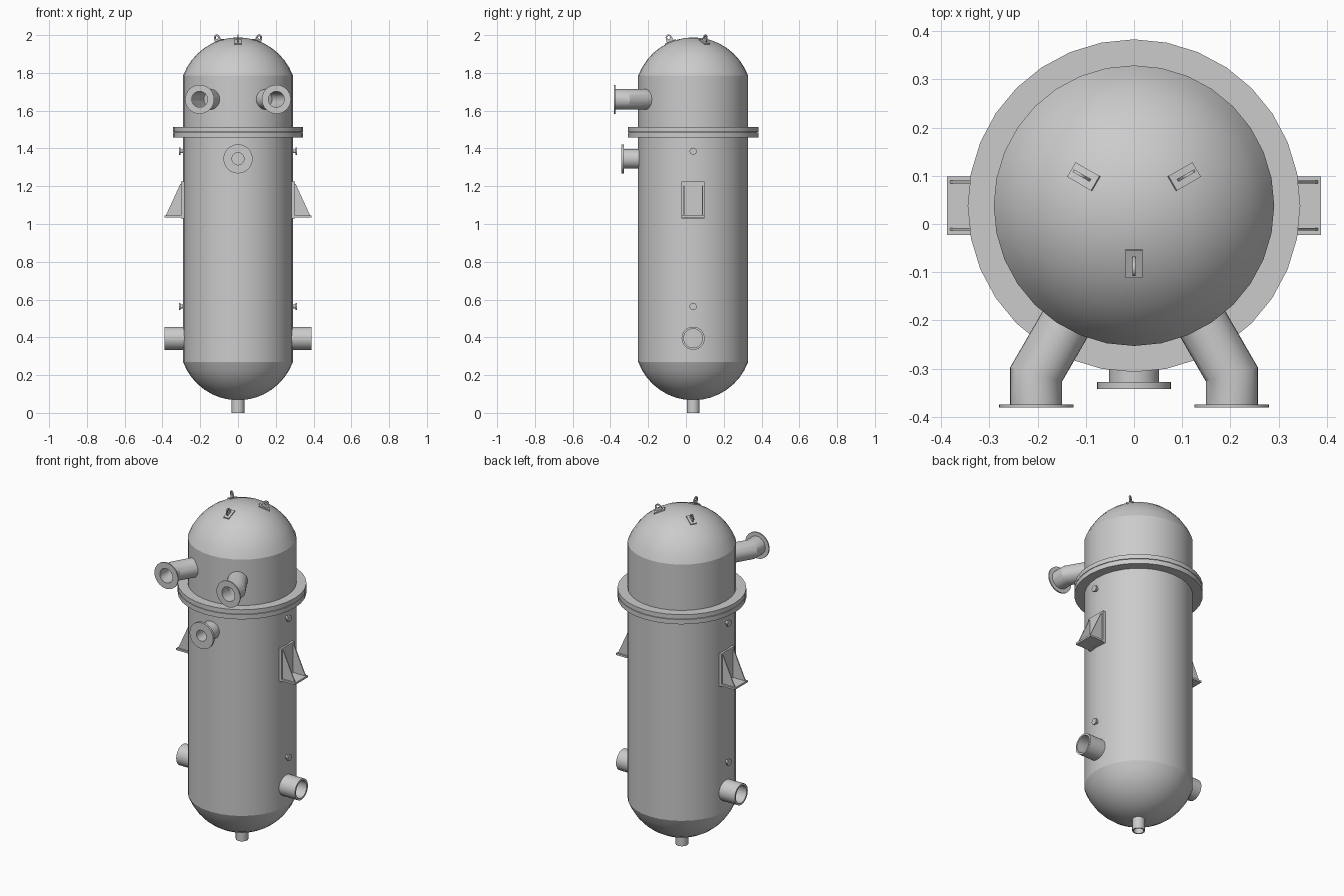
import bpy, bmesh
from math import sin, cos, pi, radians, asin, sqrt
from mathutils import Matrix, Vector

if "Cube" in bpy.data.objects:
    bpy.data.objects.remove(bpy.data.objects["Cube"])

CY = 0.038      # vessel axis in y
R = 0.291       # vessel radius
HEAD = 0.203    # dished head depth
RS = (R * R + HEAD * HEAD) / (2 * HEAD)   # head sphere radius


def finish(name, bm, mat=None):
    if mat is not None:
        bm.transform(mat)
    bmesh.ops.recalc_face_normals(bm, faces=bm.faces)
    me = bpy.data.meshes.new(name)
    bm.to_mesh(me)
    bm.free()
    ob = bpy.data.objects.new(name, me)
    bpy.context.collection.objects.link(ob)
    bpy.ops.object.select_all(action='DESELECT')
    ob.select_set(True)
    bpy.context.view_layer.objects.active = ob
    bpy.ops.object.shade_smooth_by_angle(angle=radians(25))
    return ob


def skin(name, rings, mat=None, loop=False, caps=False):
    """Bridge rings of equal point count; single-point rings become poles."""
    bm = bmesh.new()
    vs = [[bm.verts.new(p) for p in ring] for ring in rings]
    pairs = list(zip(vs, vs[1:])) + ([(vs[-1], vs[0])] if loop else [])
    for a, b in pairs:
        n = max(len(a), len(b))
        for i in range(n):
            j = (i + 1) % n
            if len(a) == 1:
                bm.faces.new((a[0], b[i], b[j]))
            elif len(b) == 1:
                bm.faces.new((a[i], a[j], b[0]))
            else:
                bm.faces.new((a[i], a[j], b[j], b[i]))
    if caps:
        bm.faces.new(vs[0])
        bm.faces.new(vs[-1])
    return finish(name, bm, mat)


def lathe(name, profile, mat=None, n=32, loop=False):
    """Revolve (radius, height) points around local z."""
    rings = []
    for r, z in profile:
        if r == 0:
            rings.append([(0, 0, z)])
        else:
            rings.append([(r * cos(2 * pi * i / n), r * sin(2 * pi * i / n), z) for i in range(n)])
    return skin(name, rings, mat, loop)


def box(name, lo, hi, mat=None):
    (x0, y0, z0), (x1, y1, z1) = lo, hi
    rings = [[(x0, y0, z), (x1, y0, z), (x1, y1, z), (x0, y1, z)] for z in (z0, z1)]
    return skin(name, rings, mat, caps=True)


def outward(x, y, z, direction):
    """Placement whose local z points along direction."""
    return Matrix.Translation((x, y, z)) @ Vector(direction).to_track_quat('Z', 'Y').to_matrix().to_4x4()


axis = Matrix.Translation((0, CY, 0))

# Vessel shell and dished heads
lathe("lower_shell", [(R, 0.27), (R, 1.46)], axis)
lathe("upper_shell", [(R, 1.51), (R, 1.785)], axis)
amax = asin(R / RS)
cap = [(RS * sin(amax * k / 8), RS * cos(amax * k / 8) - RS + HEAD) for k in range(8, -1, -1)]
cap[-1] = (0, HEAD)
lathe("top_head", [(r, 1.785 + z) for r, z in cap], axis)
lathe("bottom_head", [(r, 0.27 - z) for r, z in cap], axis)

# Body flange pair with recessed gasket
for name, r, z0, z1 in (("lower_flange", 0.345, 1.457, 1.485),
                        ("gasket", 0.336, 1.485, 1.488),
                        ("upper_flange", 0.345, 1.488, 1.514)):
    lathe(name, [(R - 0.01, z0), (r, z0), (r, z1), (R - 0.01, z1)], axis, loop=True)

# Bottom drain pipe
lathe("drain_pipe", [(0.034, 0), (0.034, 0.09), (0.027, 0.09), (0.027, 0)], axis, 24, True)

# Front flanged nozzle
lathe("front_nozzle", [(0.032, 0), (0.032, 0.11), (0.052, 0.11), (0.052, 0.014), (0.077, 0.014), (0.077, 0)],
      Matrix.Translation((0, -0.342, 1.345)) @ Matrix.Rotation(-pi / 2, 4, 'X'), 32, True)


# Mitred upper nozzles, aimed at the vessel axis then turned to the front
def mitre_ring(s, r, stage, n=32):
    pts = []
    for i in range(n):
        dx, dz = r * cos(2 * pi * i / n), r * sin(2 * pi * i / n)
        x, y = 0.203 + dx, stage
        if stage in ("mitre", "end"):
            y = -0.312 + 0.268 * dx
            if stage == "end":
                x, y = x - 0.17 * 0.5, y + 0.17 * 0.866
        pts.append((s * x, y, 1.66 + dz))
    return pts


for s, side in ((1, "right"), (-1, "left")):
    steps = [(0.042, "end"), (0.042, "mitre"), (0.042, -0.381), (0.077, -0.381),
             (0.077, -0.374), (0.054, -0.374), (0.054, "mitre"), (0.054, "end")]
    skin(f"{side}_upper_nozzle", [mitre_ring(s, r, st) for r, st in steps], loop=True)

    # Open side pipe near the bottom
    lathe(f"{side}_side_pipe", [(0.061, 0.27), (0.061, 0.388), (0.050, 0.388), (0.050, 0.27)],
          outward(0, CY, 0.395, (s, 0, 0)), 32, True)

    # Small instrument bosses
    for label, z in (("upper", 1.385), ("lower", 0.563)):
        lathe(f"{side}_{label}_boss",
              [(0.010, 0.28), (0.010, 0.304), (0.019, 0.304), (0.019, 0.312), (0, 0.312)],
              outward(0, CY, z, (s, 0, 0)), 16)

    # Support bracket: backing plate, base plate and two gussets
    flip = Matrix.Translation((0, CY, 0)) @ Matrix.Diagonal((s, 1, 1, 1))
    box(f"{side}_bracket_back", (0.28, -0.061, 1.03), (0.301, 0.061, 1.225), flip)
    box(f"{side}_bracket_base", (0.30, -0.061, 1.035), (0.388, 0.061, 1.046), flip)
    for label, y in (("front", -0.049), ("back", 0.049)):
        tri = [(0.30, 1.045), (0.382, 1.045), (0.376, 1.058), (0.305, 1.213), (0.30, 1.213)]
        skin(f"{side}_{label}_gusset", [[(x, y + t, z) for x, z in tri] for t in (-0.003, 0.003)],
             flip, caps=True)


# Lifting lugs on the top head, standing square to the surface
def eye(angle):
    c, s = cos(angle), sin(angle)
    if s >= -0.01:
        return 0.016 * c, 0.025 + 0.016 * s
    k = 1 / max(abs(c), abs(s))
    return 0.018 * c * k, 0.025 + 0.025 * s * k


angles = [2 * pi * i / 24 for i in range(24)]
outer = [eye(a) for a in angles]
hole = [(0.008 * cos(a), 0.025 + 0.008 * sin(a)) for a in angles]
tilt = asin(0.12 / RS)
for label, deg in (("front", -90), ("right", 30), ("left", 150)):
    place = (Matrix.Translation((0, CY, 1.785 + HEAD - RS)) @ Matrix.Rotation(radians(deg), 4, 'Z')
             @ Matrix.Rotation(tilt, 4, 'Y') @ Matrix.Translation((0, 0, RS)))
    box(f"{label}_lug_pad", (-0.031, -0.0175, -0.006), (0.031, 0.0175, 0.004), place)
    skin(f"{label}_lifting_lug",
         [[(x, t, z) for x, z in pts] for pts, t in ((outer, -0.003), (outer, 0.003), (hole, 0.003), (hole, -0.003))],
         place, loop=True)
